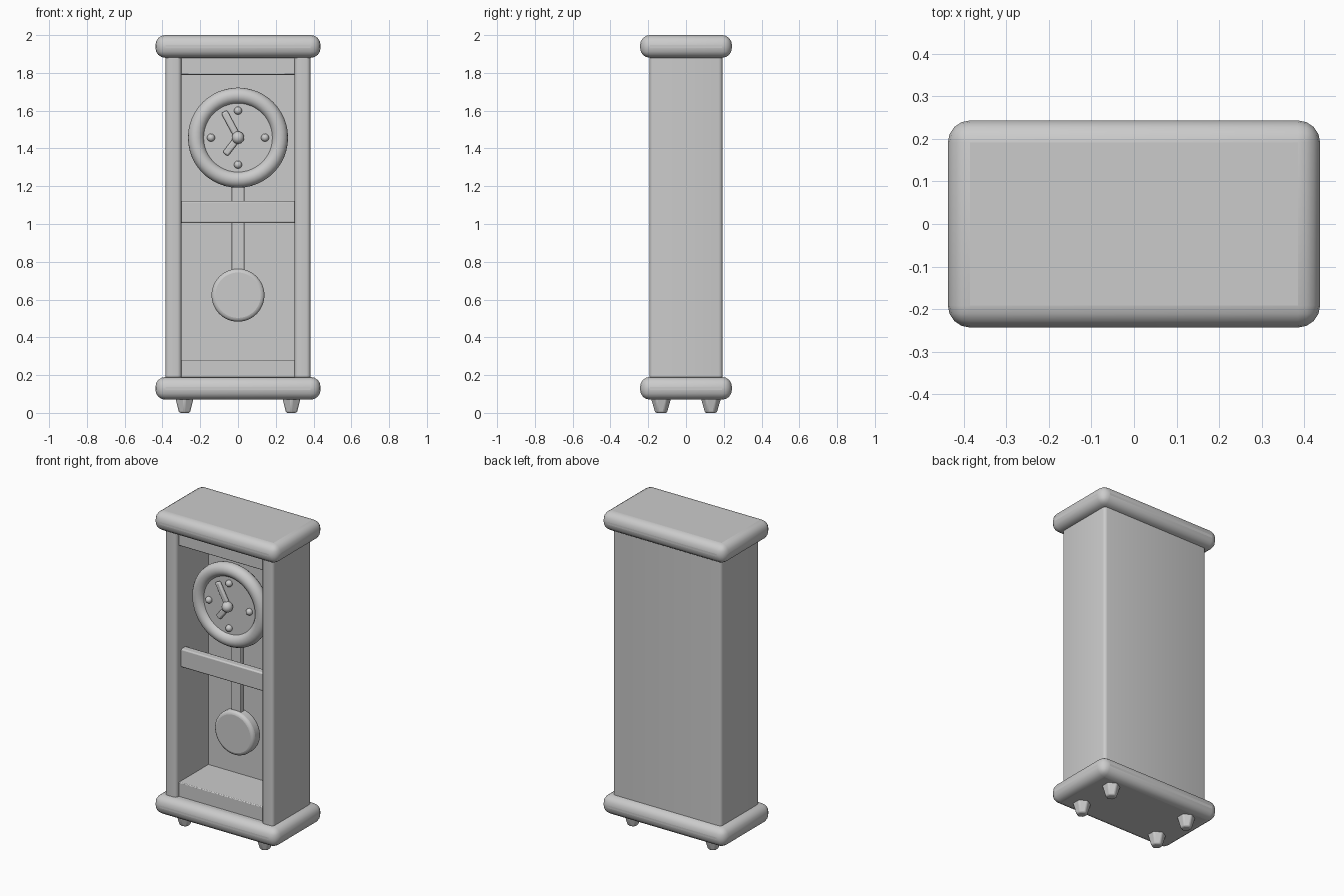
import bpy, bmesh, math
from mathutils import Vector

if "Cube" in bpy.data.objects:
    bpy.data.objects.remove(bpy.data.objects["Cube"])


def finish(ob, bevel=0, segments=2, angle=40):
    """Bevel the edges and smooth the shading."""
    if bevel:
        m = ob.modifiers.new("bevel", 'BEVEL')
        m.width, m.segments = bevel, segments
        m.limit_method = 'ANGLE'
    bpy.ops.object.select_all(action='DESELECT')
    ob.select_set(True)
    bpy.context.view_layer.objects.active = ob
    bpy.ops.object.shade_smooth_by_angle(angle=math.radians(angle))
    return ob


def box(name, lo, hi, bevel=0, segments=2):
    lo, hi = Vector(lo), Vector(hi)
    bpy.ops.mesh.primitive_cube_add(size=1, location=(lo + hi) / 2)
    ob = bpy.context.object
    ob.name = name
    ob.scale = hi - lo
    bpy.ops.object.transform_apply(location=False, rotation=False, scale=True)
    return finish(ob, bevel, segments)


def disc(name, r, y0, y1, z, bevel=0, verts=48):
    bpy.ops.mesh.primitive_cylinder_add(vertices=verts, radius=r, depth=y1 - y0,
                                        location=(0, (y0 + y1) / 2, z),
                                        rotation=(math.pi / 2, 0, 0))
    bpy.context.object.name = name
    return finish(bpy.context.object, bevel, 3)


def ball(name, r, loc):
    bpy.ops.mesh.primitive_uv_sphere_add(segments=16, ring_count=10, radius=r, location=loc)
    bpy.context.object.name = name
    return finish(bpy.context.object, angle=60)


# rounded plinth and crown slabs
for name, z in (("base_slab", 0.07), ("top_slab", 1.88)):
    box(name, (-0.437, -0.243, z), (0.437, 0.243, z + 0.12), 0.052, 4)

# case: U-shaped wall profile, open at the front
bm = bmesh.new()
W, D, I, B = 0.383, 0.193, 0.30, 0.13
profile = [(-W, -D), (-I, -D), (-I, B), (I, B), (I, -D), (W, -D), (W, D), (-W, D)]
face = bm.faces.new([bm.verts.new((x, y, 0.13)) for x, y in profile])
top = bmesh.ops.extrude_face_region(bm, geom=[face])["geom"]
bmesh.ops.translate(bm, vec=(0, 0, 1.81), verts=[v for v in top if isinstance(v, bmesh.types.BMVert)])
bmesh.ops.recalc_face_normals(bm, faces=bm.faces)
uprights = [e for e in bm.edges
            if abs(e.verts[0].co.z - e.verts[1].co.z) > 1 and abs(e.verts[0].co.y - B) > 0.01]
bmesh.ops.bevel(bm, geom=uprights, offset=0.02, segments=3, profile=0.5, affect='EDGES')
mesh = bpy.data.meshes.new("case")
bm.to_mesh(mesh)
bm.free()
case = bpy.data.objects.new("case", mesh)
bpy.context.collection.objects.link(case)
finish(case)

# top and bottom filler blocks and the middle rail
box("top_rail", (-0.31, -0.167, 1.79), (0.31, 0.14, 1.90), 0.005)
box("bottom_rail", (-0.31, -0.167, 0.17), (0.31, 0.14, 0.28), 0.005)
box("middle_rail", (-0.31, -0.145, 1.005), (0.31, -0.095, 1.122), 0.008)

# dial and its ring
Z = 1.457
disc("dial", 0.215, -0.085, -0.03, Z)
bpy.ops.mesh.primitive_torus_add(major_radius=0.222, minor_radius=0.043, major_segments=48,
                                 minor_segments=16, location=(0, -0.07, Z),
                                 rotation=(math.pi / 2, 0, 0))
bpy.context.object.name = "dial_ring"
finish(bpy.context.object, angle=60)

# hour dots and hub
for k in range(4):
    a = k * math.pi / 2
    ball("hour_dot", 0.021, (0.143 * math.sin(a), -0.09, Z + 0.143 * math.cos(a)))
ball("hand_hub", 0.033, (0, -0.108, Z))

# hands: rounded bars leaning out from the hub
for name, dx, dz, w in (("minute_hand", -0.074, 0.138, 0.036), ("hour_hand", -0.068, -0.088, 0.036)):
    length = math.hypot(dx, dz)
    hand = box(name, (-w / 2, -0.012, 0), (w / 2, 0.012, length), 0.010, 3)
    hand.rotation_euler = (0, math.atan2(dx, dz), 0)
    centre = Vector((dx / 2, -0.1, Z + dz / 2))
    hand.location = centre

# pendulum
box("pendulum_rod", (-0.035, -0.02, 0.62), (0.035, 0.015, 1.42), 0.004)
disc("pendulum_bob", 0.14, -0.045, 0.035, 0.623, 0.02)

# tapered six-sided feet
for sx in (-1, 1):
    for sy in (-1, 1):
        bpy.ops.mesh.primitive_cone_add(vertices=6, radius1=0.033, radius2=0.059, depth=0.09,
                                        location=(sx * 0.283, sy * 0.132, 0.045))
        bpy.context.object.name = "foot"
        finish(bpy.context.object, 0.008, 2)
